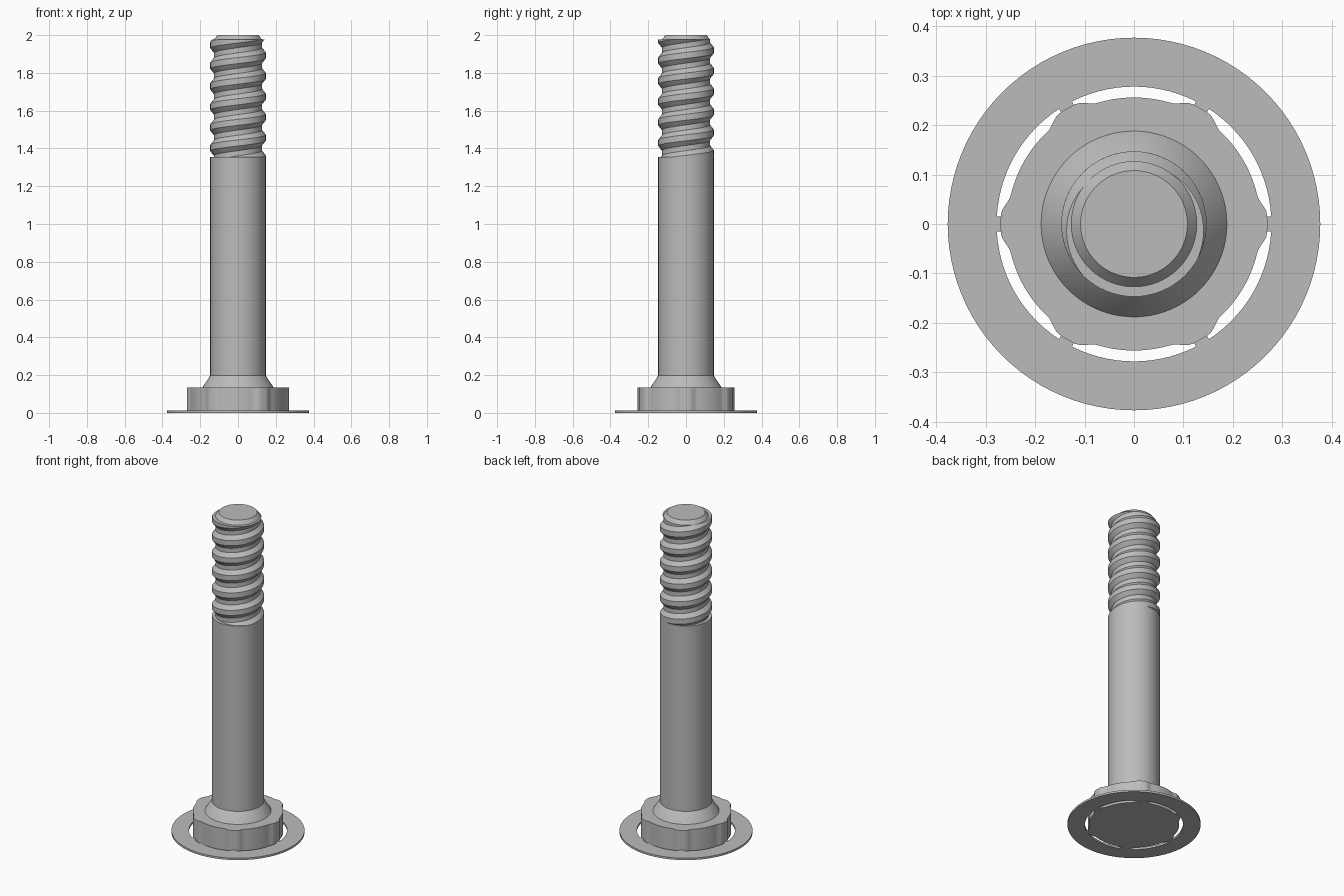
import bpy
import bmesh
from math import sin, cos, pi, radians
from mathutils import Matrix, Vector

cube = bpy.data.objects.get("Cube")
if cube:
    bpy.data.objects.remove(cube, do_unlink=True)

grey = bpy.data.materials.new("plain grey")
grey.use_nodes = True
grey.diffuse_color = (0.5, 0.5, 0.5, 1)
grey.node_tree.nodes["Principled BSDF"].inputs["Base Color"].default_value = (0.5, 0.5, 0.5, 1)


def finish(name, bm):
    """Turn a bmesh into a shaded object."""
    bmesh.ops.recalc_face_normals(bm, faces=bm.faces[:])
    mesh = bpy.data.meshes.new(name)
    bm.to_mesh(mesh)
    bm.free()
    mesh.materials.append(grey)
    obj = bpy.data.objects.new(name, mesh)
    bpy.context.collection.objects.link(obj)
    bpy.ops.object.select_all(action="DESELECT")
    obj.select_set(True)
    bpy.context.view_layer.objects.active = obj
    bpy.ops.object.shade_smooth_by_angle(angle=radians(25))
    return obj


def lathe(name, profile, closed=False, steps=96):
    """Spin a radius/height profile about the z axis."""
    bm = bmesh.new()
    rings = [[bm.verts.new((r * cos(2 * pi * i / steps), r * sin(2 * pi * i / steps), z))
              for i in range(steps)] for r, z in profile]
    pairs = list(zip(rings, rings[1:]))
    if closed:
        pairs.append((rings[-1], rings[0]))
    else:
        bm.faces.new(rings[0])
        bm.faces.new(rings[-1])
    for low, high in pairs:
        for i in range(steps):
            j = (i + 1) % steps
            bm.faces.new((low[i], low[j], high[j], high[i]))
    return finish(name, bm)


SHAFT_R, CORE_R = 0.147, 0.127
HEAD_TOP, SHAFT_TOP, THREAD_TOP = 0.135, 1.355, 1.977
BRIM_H, BRIM_IN = 0.012, 0.278

# Thin brim ring around the foot
lathe("brim", [(BRIM_IN, 0), (0.377, 0), (0.377, BRIM_H), (BRIM_IN, BRIM_H)], closed=True)

# Flared collar, plain shaft, thread core and chamfered tip
lathe("shaft", [(0.188, HEAD_TOP), (0.149, 0.195), (SHAFT_R, 0.197), (SHAFT_R, SHAFT_TOP),
                (CORE_R, SHAFT_TOP), (CORE_R, THREAD_TOP), (0.108, 2)])


# Six-lobed head
def head_radius(degrees):
    away = abs((degrees + 30) % 60 - 30)
    t = min(max((13 - away) / 9, 0), 1)
    return 0.256 + 0.014 * t * t * (3 - 2 * t)


bm = bmesh.new()
outline = [bm.verts.new((head_radius(a) * cos(radians(a)), head_radius(a) * sin(radians(a)), 0))
           for a in range(0, 360, 2)]
base = bm.faces.new(outline)
raised = bmesh.ops.extrude_face_region(bm, geom=[base], use_keep_orig=True)["geom"]
bmesh.ops.translate(bm, vec=(0, 0, HEAD_TOP),
                    verts=[v for v in raised if isinstance(v, bmesh.types.BMVert)])
finish("head", bm)

# Small bridges joining the head lobes to the brim
bm = bmesh.new()
for i in range(6):
    place = (Matrix.Rotation(i * pi / 3, 4, "Z") @ Matrix.Translation((0.272, 0, BRIM_H / 2))
             @ Matrix.Diagonal((0.016, 0.03, BRIM_H, 1)))
    bmesh.ops.create_cube(bm, size=1, matrix=place)
finish("brim_bridges", bm)

# Right-handed thread ridge, swept past both ends and trimmed flat
PITCH, STEPS = 0.109, 64
ridge = [(CORE_R - 0.004, -0.045), (CORE_R, -0.041), (SHAFT_R, -0.016),
         (SHAFT_R, 0.016), (CORE_R, 0.041), (CORE_R - 0.004, 0.045)]
bm = bmesh.new()
previous = None
for i in range(8 * STEPS + 1):
    angle = pi + 2 * pi * i / STEPS
    mid = 1.947 + PITCH * (i / STEPS - 7)
    ring = [bm.verts.new((r * cos(angle), r * sin(angle), mid + z)) for r, z in ridge]
    if previous:
        for j in range(len(ridge)):
            k = (j + 1) % len(ridge)
            bm.faces.new((previous[j], previous[k], ring[k], ring[j]))
    previous = ring
for height, direction in ((SHAFT_TOP, -1), (THREAD_TOP, 1)):
    cut = bmesh.ops.bisect_plane(bm, geom=bm.verts[:] + bm.edges[:] + bm.faces[:],
                                 plane_co=Vector((0, 0, height)),
                                 plane_no=Vector((0, 0, direction)), clear_outer=True)
    edges = [e for e in cut["geom_cut"] if isinstance(e, bmesh.types.BMEdge)]
    bmesh.ops.triangle_fill(bm, edges=edges, use_beauty=True)
finish("thread", bm)
